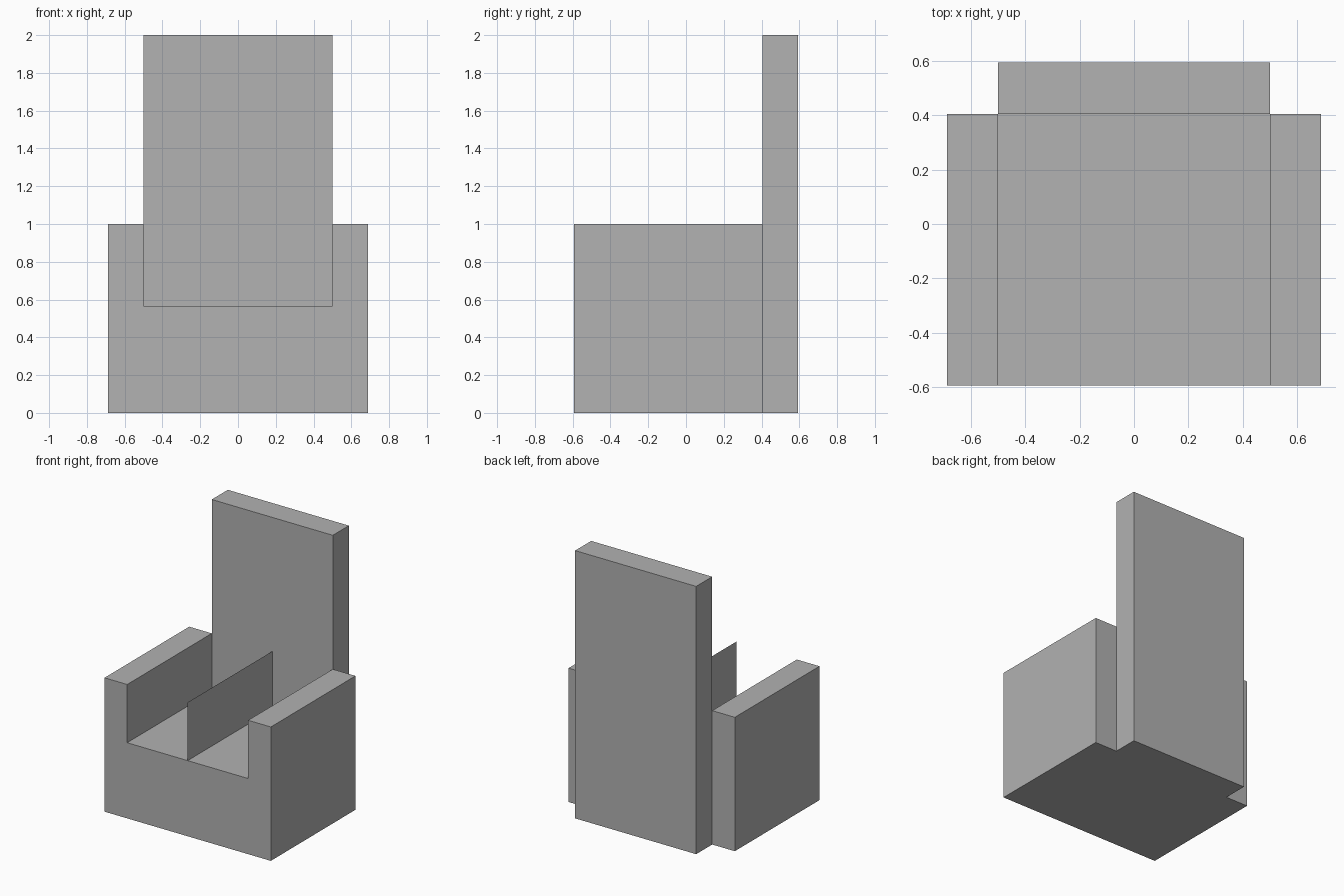
import bpy
import bmesh

cube = bpy.data.objects.get("Cube")
if cube:
    bpy.data.objects.remove(cube, do_unlink=True)

WIDTH, INNER = 0.687, 0.5           # half widths: outside, between the arms
FRONT, JOIN, BACK = -0.594, 0.405, 0.594
SEAT, ARM, TOP = 0.565, 1.0, 2.0    # heights

grey = bpy.data.materials.new("plain_grey")
grey.use_nodes = True
colour = (0.445, 0.445, 0.445, 1)
grey.diffuse_color = colour
grey.node_tree.nodes["Principled BSDF"].inputs["Base Color"].default_value = colour


def extrude_profile(name, profile, y0, y1):
    """Extrude an x-z outline from y0 to y1 into a solid."""
    bm = bmesh.new()
    face = bm.faces.new([bm.verts.new((x, y0, z)) for x, z in profile])
    result = bmesh.ops.extrude_face_region(bm, geom=[face], use_keep_orig=True)
    moved = [v for v in result["geom"] if isinstance(v, bmesh.types.BMVert)]
    bmesh.ops.translate(bm, verts=moved, vec=(0, y1 - y0, 0))
    bmesh.ops.recalc_face_normals(bm, faces=bm.faces)
    return add_object(name, bm)


def add_object(name, bm):
    mesh = bpy.data.meshes.new(name)
    bm.to_mesh(mesh)
    bm.free()
    mesh.materials.append(grey)
    obj = bpy.data.objects.new(name, mesh)
    bpy.context.collection.objects.link(obj)
    return obj


# Seat block with both arms, one U-shaped outline
half = [(WIDTH, 0), (WIDTH, ARM), (INNER, ARM), (INNER, SEAT)]
outline = half + [(-x, z) for x, z in reversed(half)]
extrude_profile("seat_and_arms", outline, FRONT, JOIN)

# Tall back panel reaching the floor
panel = [(-INNER, 0), (INNER, 0), (INNER, TOP), (-INNER, TOP)]
extrude_profile("back_panel", panel, JOIN, BACK)

# Paper-thin upright divider along the middle of the seat
bm = bmesh.new()
bm.faces.new([bm.verts.new((0, y, z)) for y, z in
              [(FRONT, SEAT), (JOIN, SEAT), (JOIN, ARM), (FRONT, ARM)]])
add_object("seat_divider", bm)
